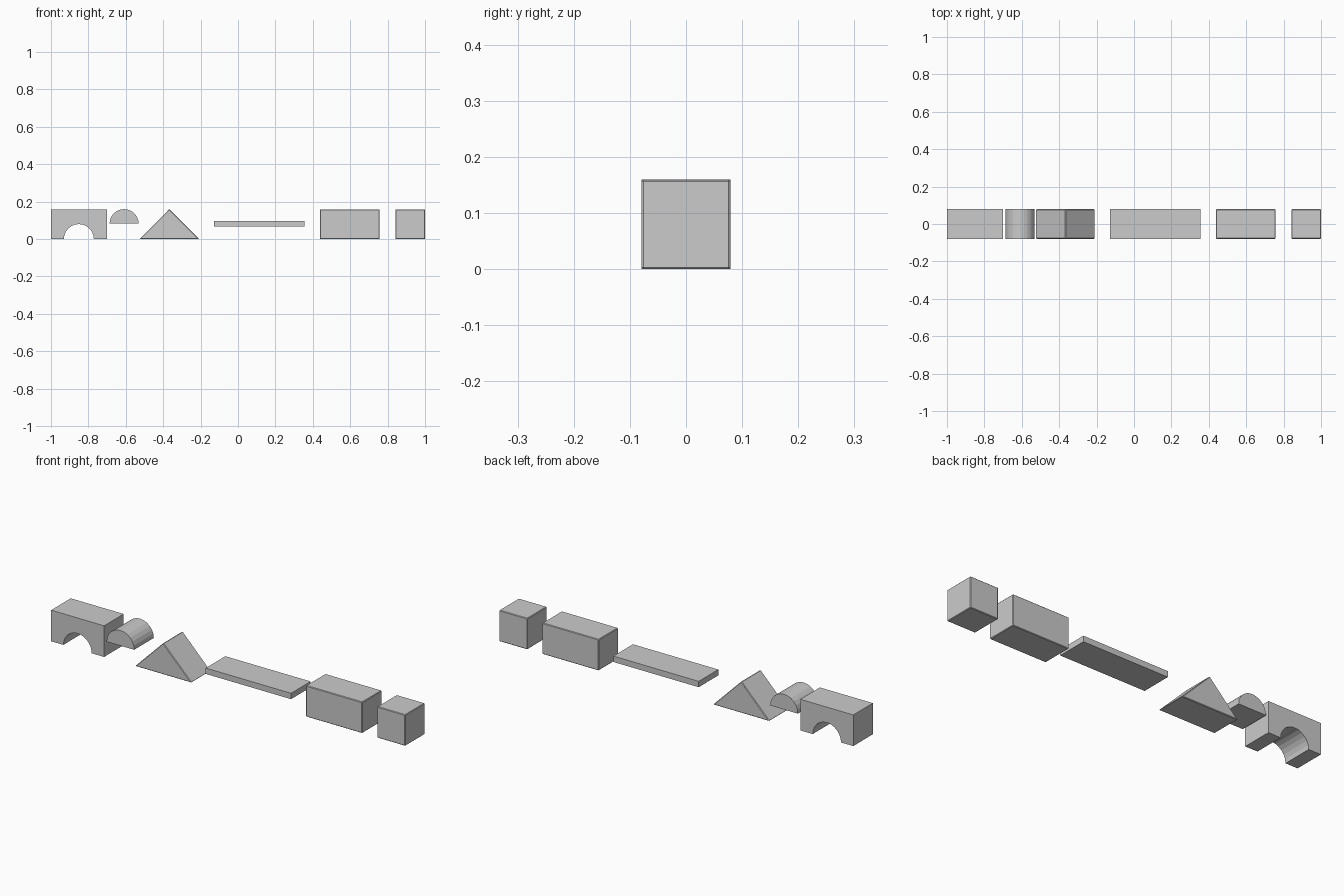
import bpy, bmesh
from math import pi, cos, sin

if "Cube" in bpy.data.objects:
    bpy.data.objects.remove(bpy.data.objects["Cube"])

HALF_DEPTH = 0.079
HEIGHT = 0.159
ARC_SIDES = 12


def half_circle(cx, cz, r):
    """Upper half circle in the xz plane, from right to left."""
    return [(cx + r * cos(pi * i / ARC_SIDES), cz + r * sin(pi * i / ARC_SIDES))
            for i in range(ARC_SIDES + 1)]


def rect(x0, x1, z0, z1):
    return [(x0, z0), (x1, z0), (x1, z1), (x0, z1)]


def block(name, profile, bevel=0.0):
    """Extrude an xz outline through the common depth of the set."""
    bm = bmesh.new()
    face = bm.faces.new([bm.verts.new((x, -HALF_DEPTH, z)) for x, z in profile])
    out = bmesh.ops.extrude_face_region(bm, geom=[face], use_keep_orig=True)
    verts = [g for g in out["geom"] if isinstance(g, bmesh.types.BMVert)]
    bmesh.ops.translate(bm, verts=verts, vec=(0, 2 * HALF_DEPTH, 0))
    bmesh.ops.recalc_face_normals(bm, faces=bm.faces)
    mesh = bpy.data.meshes.new(name)
    bm.to_mesh(mesh)
    bm.free()
    obj = bpy.data.objects.new(name, mesh)
    bpy.context.collection.objects.link(obj)
    if bevel:
        mod = obj.modifiers.new("worn_edges", "BEVEL")
        mod.width = bevel
        mod.segments = 1
    return obj


# Bridge block with a round opening
block("arch_block", [(-1.0, 0), (-1.0, HEIGHT), (-0.701, HEIGHT), (-0.701, 0)]
      + half_circle(-0.851, 0, 0.08))

# Half round cut from the arch
block("half_round", half_circle(-0.609, 0.082, 0.078))

# Roof wedge
block("triangle_prism", [(-0.526, 0), (-0.208, 0), (-0.367, 0.16)], 0.003)

# Thin plank
block("plank", rect(-0.127, 0.355, 0.067, 0.097))

# Double block and cube
block("double_block", rect(0.438, 0.757, 0, HEIGHT), 0.003)
block("cube_block", rect(0.841, 1.0, 0, HEIGHT), 0.003)
